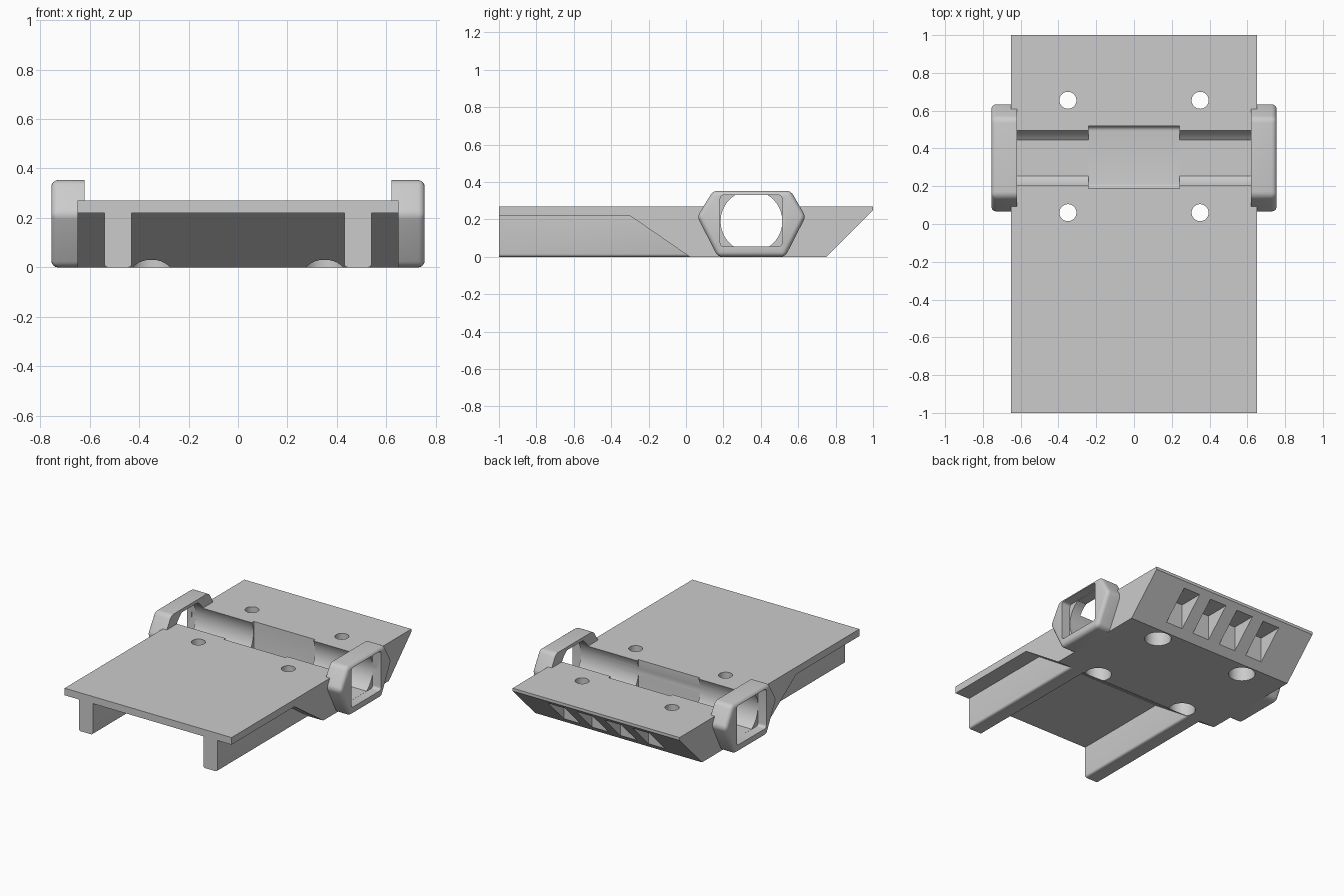
import bpy, bmesh, math

cube = bpy.data.objects.get("Cube")
if cube:
    bpy.data.objects.remove(cube, do_unlink=True)

grey = bpy.data.materials.new("light grey")
grey.use_nodes = True
COLOR = (0.6, 0.6, 0.6, 1)
grey.diffuse_color = COLOR
for node in grey.node_tree.nodes:
    if node.type == 'BSDF_PRINCIPLED':
        node.inputs["Base Color"].default_value = COLOR


def finish(name, bm):
    bmesh.ops.recalc_face_normals(bm, faces=bm.faces[:])
    mesh = bpy.data.meshes.new(name)
    bm.to_mesh(mesh)
    bm.free()
    mesh.materials.append(grey)
    obj = bpy.data.objects.new(name, mesh)
    bpy.context.collection.objects.link(obj)
    return obj


def prism(name, profile, x0, x1, bevel=0, pick=None):
    """Extrude a (y, z) profile along x and round the picked edges."""
    bm = bmesh.new()
    face = bm.faces.new([bm.verts.new((x0, y, z)) for y, z in profile])
    moved = bmesh.ops.extrude_face_region(bm, geom=[face])["geom"]
    for v in moved:
        if isinstance(v, bmesh.types.BMVert):
            v.co.x = x1
    bmesh.ops.recalc_face_normals(bm, faces=bm.faces[:])
    if bevel:
        edges = [e for e in bm.edges if pick(*[v.co for v in e.verts])]
        bmesh.ops.bevel(bm, geom=edges, offset=bevel, segments=4, profile=0.5,
                        affect='EDGES', clamp_overlap=True)
    return finish(name, bm)


def cylinder(x, y, z0, z1, r):
    bm = bmesh.new()
    bmesh.ops.create_cone(bm, cap_ends=True, segments=40, radius1=r, radius2=r, depth=z1 - z0)
    bmesh.ops.translate(bm, verts=bm.verts[:], vec=(x, y, (z0 + z1) / 2))
    return finish("hole_cutter", bm)


def cut(obj, cutters):
    for c in cutters:
        mod = obj.modifiers.new("cut", 'BOOLEAN')
        mod.solver = 'EXACT'
        mod.object = c
        bpy.context.view_layer.objects.active = obj
        bpy.ops.object.modifier_apply(modifier=mod.name)
        bpy.data.objects.remove(c, do_unlink=True)


def smooth(obj):
    bpy.ops.object.select_all(action='DESELECT')
    obj.select_set(True)
    bpy.context.view_layer.objects.active = obj
    bpy.ops.object.shade_smooth_by_angle(angle=math.radians(30))


def rounded_rect(y0, y1, z0, z1, r):
    pts = []
    for i, (y, z) in enumerate([(y1 - r, z1 - r), (y0 + r, z1 - r), (y0 + r, z0 + r), (y1 - r, z0 + r)]):
        for k in range(6):
            a = math.pi / 2 * (i + k / 5)
            pts.append((y + r * math.cos(a), z + r * math.sin(a)))
    return pts


def channel_profile():
    """Round channel, cut flat at its floor and roof."""
    cy, cz, r, floor, roof = 0.35, 0.19, 0.165, 0.055, 0.33
    low, high = math.asin((floor - cz) / r), math.asin((roof - cz) / r)
    arc = [low + (high - low) * i / 20 for i in range(21)]
    right = [(cy + r * math.cos(a), cz + r * math.sin(a)) for a in arc]
    return right + [(2 * cy - y, z) for y, z in reversed(right)]


# Main body and deck, with sloped ends
body = prism("deck_body", [(-1, 0.22), (-0.3, 0.22), (0.02, 0), (0.75, 0),
                           (1, 0.25), (1, 0.27), (-1, 0.27)], -0.65, 0.65)
cutters = [prism("channel_cutter", channel_profile(), -0.7, 0.7),
           prism("pocket_cutter", rounded_rect(0.187, 0.518, 0.054, 0.45, 0.025), -0.24, 0.24)]

# Counterbored screw holes
for x in (-0.35, 0.35):
    for y in (0.06, 0.655):
        cutters += [cylinder(x, y, -0.1, 0.4, 0.045), cylinder(x, y, -0.1, 0.15, 0.085)]

# Row of wedge slots in the rear slope
for x in (-0.33, -0.11, 0.11, 0.33):
    cutters.append(prism("slot_cutter", [(0.795, 0.045), (1.2, 0.045), (1.2, 0.22), (0.795, 0.22)],
                         x - 0.065, x + 0.065))
cut(body, cutters)
smooth(body)

for side, s in (("left", 1), ("right", -1)):
    # Rail under the deck, rounded along its lower edges
    rail = prism(side + "_rail", [(-1, 0), (0.02, 0), (-0.3, 0.22), (-1, 0.22)],
                 s * 0.43, s * 0.54, 0.015,
                 lambda a, b: a.z < 0.01 and b.z < 0.01 and abs(a.x - b.x) < 0.01)
    smooth(rail)

    # Hexagonal end frame, rounded on its outside
    frame = prism(side + "_end_frame", [(0.145, 0.353), (0.56, 0.353), (0.64, 0.215),
                                        (0.53, 0), (0.17, 0), (0.06, 0.215)],
                  s * 0.62, s * 0.755, 0.026, lambda a, b: abs(a.x) > 0.7 or abs(b.x) > 0.7)
    cut(frame, [prism("round_cutter", channel_profile(), s * 0.5, s * 0.72),
                prism("opening_cutter", rounded_rect(0.183, 0.513, 0.0545, 0.331, 0.02),
                      s * 0.69, s * 0.9)])
    smooth(frame)
